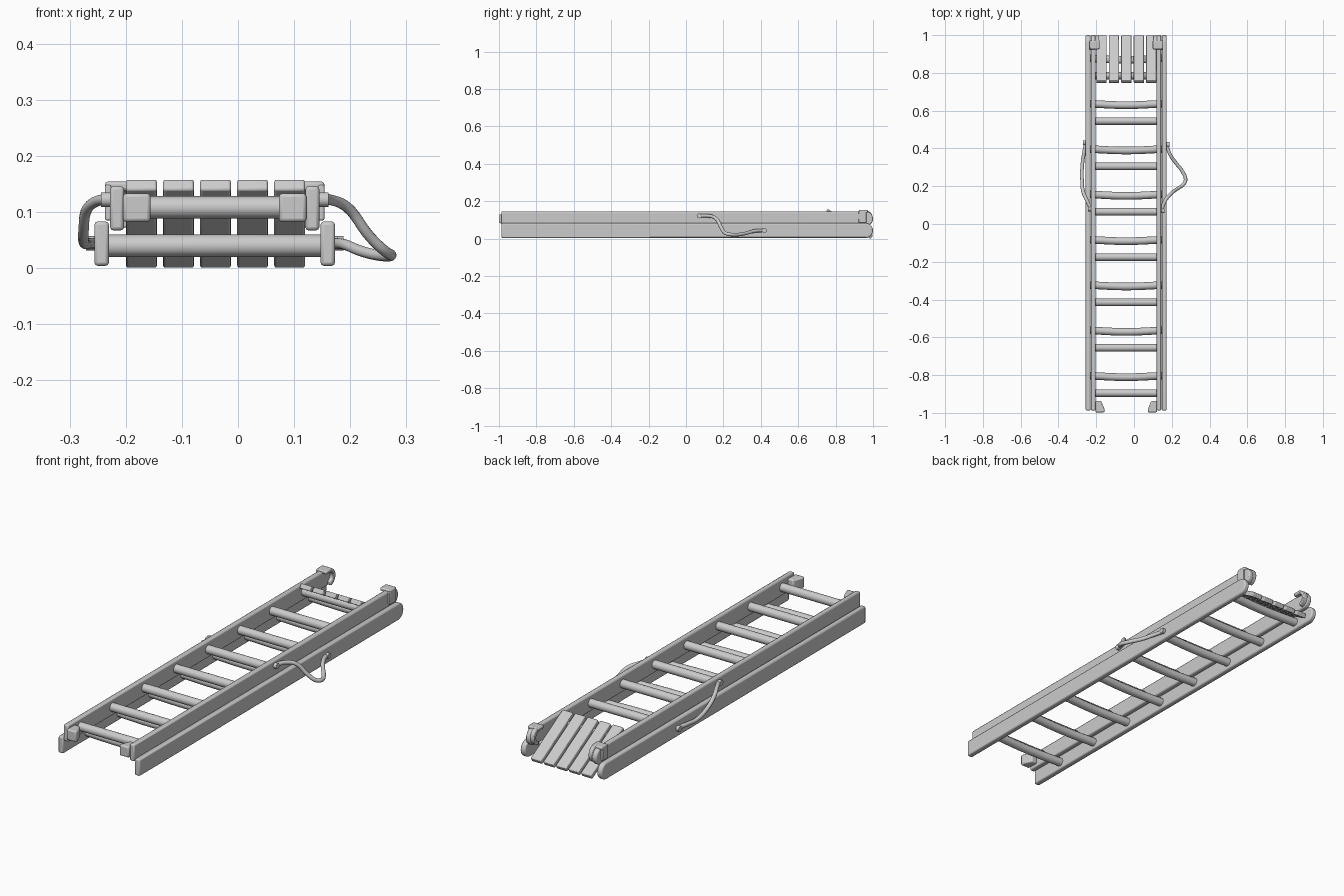
import bpy, bmesh, math
from mathutils import Vector

if "Cube" in bpy.data.objects:
    bpy.data.objects.remove(bpy.data.objects["Cube"])

CX = -0.0415  # centre line of the two nested ladder frames


def finish(ob, bevel=0.0, seg=2):
    bpy.context.view_layer.objects.active = ob
    for o in bpy.context.selected_objects:
        o.select_set(False)
    ob.select_set(True)
    if bevel:
        m = ob.modifiers.new("bevel", 'BEVEL')
        m.width, m.segments, m.limit_method = bevel, seg, 'ANGLE'
    bpy.ops.object.shade_smooth_by_angle(angle=math.radians(40))
    return ob


def from_bmesh(name, bm, bevel=0.0, seg=2):
    bmesh.ops.recalc_face_normals(bm, faces=bm.faces)
    me = bpy.data.meshes.new(name)
    bm.to_mesh(me)
    bm.free()
    ob = bpy.data.objects.new(name, me)
    bpy.context.collection.objects.link(ob)
    return finish(ob, bevel, seg)


def prism(name, pts, axis, lo, hi, bevel=0.0):
    """Extrude a 2D outline: axis 'x' takes (y, z) points, axis 'z' takes (x, y)."""
    bm = bmesh.new()
    vs = [bm.verts.new((lo, a, b) if axis == 'x' else (a, b, lo)) for a, b in pts]
    f = bm.faces.new(vs)
    ext = bmesh.ops.extrude_face_region(bm, geom=[f])
    d = Vector((hi - lo, 0, 0)) if axis == 'x' else Vector((0, 0, hi - lo))
    bmesh.ops.translate(bm, vec=d, verts=[v for v in ext['geom'] if isinstance(v, bmesh.types.BMVert)])
    return from_bmesh(name, bm, bevel)


def box(name, x, y, z, bevel=0.0):
    return prism(name, [(y[0], z[0]), (y[1], z[0]), (y[1], z[1]), (y[0], z[1])], 'x', x[0], x[1], bevel)


def tube(name, pts, radius, smooth=True, res=4):
    cu = bpy.data.curves.new(name, 'CURVE')
    cu.dimensions = '3D'
    cu.bevel_depth, cu.bevel_resolution, cu.use_fill_caps = radius, res, True
    cu.resolution_u = 6
    sp = cu.splines.new('BEZIER')
    sp.bezier_points.add(len(pts) - 1)
    for bp, p in zip(sp.bezier_points, pts):
        bp.co = p
        bp.handle_left_type = bp.handle_right_type = 'AUTO' if smooth else 'VECTOR'
    ob = bpy.data.objects.new(name, cu)
    bpy.context.collection.objects.link(ob)
    bpy.context.view_layer.objects.active = ob
    for o in bpy.context.selected_objects:
        o.select_set(False)
    ob.select_set(True)
    bpy.ops.object.convert(target='MESH')
    return finish(bpy.context.view_layer.objects.active)


def mirror(p):
    return tuple(2 * CX - v for v in p)[::-1]


def arc(cy, cz, r, a0, a1, n):
    return [(cy + r * math.cos(math.radians(a0 + (a1 - a0) * i / n)),
             cz + r * math.sin(math.radians(a0 + (a1 - a0) * i / n))) for i in range(n + 1)]


# Side rails with a rounded top end
def rails(name, x, z):
    r = (z[1] - z[0]) / 2
    outline = [(-0.987, z[1]), (-0.987, z[0])] + arc(1 - r, z[0] + r, r, -90, 90, 14)
    for side, xs in (("left", x), ("right", mirror(x))):
        prism(f"{name}_rail_{side}", outline, 'x', xs[0], xs[1], 0.006)


rails("lower", (-0.256, -0.230), (0.004, 0.083))
rails("upper", (-0.228, -0.203), (0.067, 0.146))

# Rungs: lower ones bow slightly, upper ones are straight
for i in range(8):
    y = -0.807 + 0.24 * i
    tube(f"lower_rung_{i + 1}", [(-0.24, y + 0.004, 0.040), (CX, y - 0.004, 0.040),
                                 (0.157, y + 0.004, 0.040)], 0.020)
    y = -0.895 + 0.24 * i
    tube(f"upper_rung_{i + 1}", [(-0.215, y, 0.108), (0.132, y, 0.108)], 0.020, False)

# Sloping slatted platform
for i in range(5):
    s = box(f"slat_{i + 1}", (-0.0275, 0.0275), (-0.14, 0.14), (-0.0115, 0.0115), 0.004)
    s.location = (-0.040 + (i - 2) * 0.066, 0.8725, 0.079)
    s.rotation_euler = (math.radians(-30), 0, 0)

# Top hooks and tapered feet on both sides of the upper frame
hook = arc(0.957, 0.112, 0.041, 100, -80, 12) + arc(0.957, 0.112, 0.024, -80, 100, 12)
foot = [(-0.205, -0.937), (-0.205, -0.997), (-0.156, -0.997), (-0.156, -0.98), (-0.174, -0.937)]
for side in ("left", "right"):
    f = (lambda p: p) if side == "left" else mirror
    x = f((-0.237, -0.182))
    box(f"hook_cap_{side}", x, (0.925, 0.972), (0.138, 0.154), 0.005)
    x = f((-0.237, -0.226))
    box(f"hook_plate_{side}", x, (0.922, 0.965), (0.085, 0.148), 0.003)
    x = f((-0.206, -0.184))
    prism(f"hook_{side}", hook, 'x', x[0], x[1], 0.003)
    pts = foot if side == "left" else [(2 * CX - a, b) for a, b in foot]
    prism(f"foot_{side}", pts, 'z', 0.082, 0.133, 0.006)

# Safety cords hanging between the two frames
cords = {
    "right": [(0.145, 0.07, 0.122), (0.163, 0.12, 0.122), (0.195, 0.16, 0.108), (0.235, 0.19, 0.056),
              (0.262, 0.21, 0.030), (0.273, 0.235, 0.023), (0.255, 0.28, 0.022), (0.22, 0.325, 0.030),
              (0.19, 0.37, 0.042), (0.172, 0.42, 0.044)],
    "left": [(-0.228, 0.08, 0.122), (-0.252, 0.13, 0.119), (-0.269, 0.17, 0.105), (-0.275, 0.23, 0.070),
             (-0.274, 0.31, 0.045), (-0.266, 0.37, 0.044), (-0.255, 0.43, 0.044)],
}
for side, pts in cords.items():
    tube(f"cord_{side}", pts, 0.0095)
    d = 0.016 if side == "right" else -0.016
    for n, (x, y, z) in (("upper", pts[0]), ("lower", pts[-1])):
        tube(f"cord_stud_{n}_{side}", [(x - d * 0.5, y, z), (x + d, y, z)], 0.013, False)
